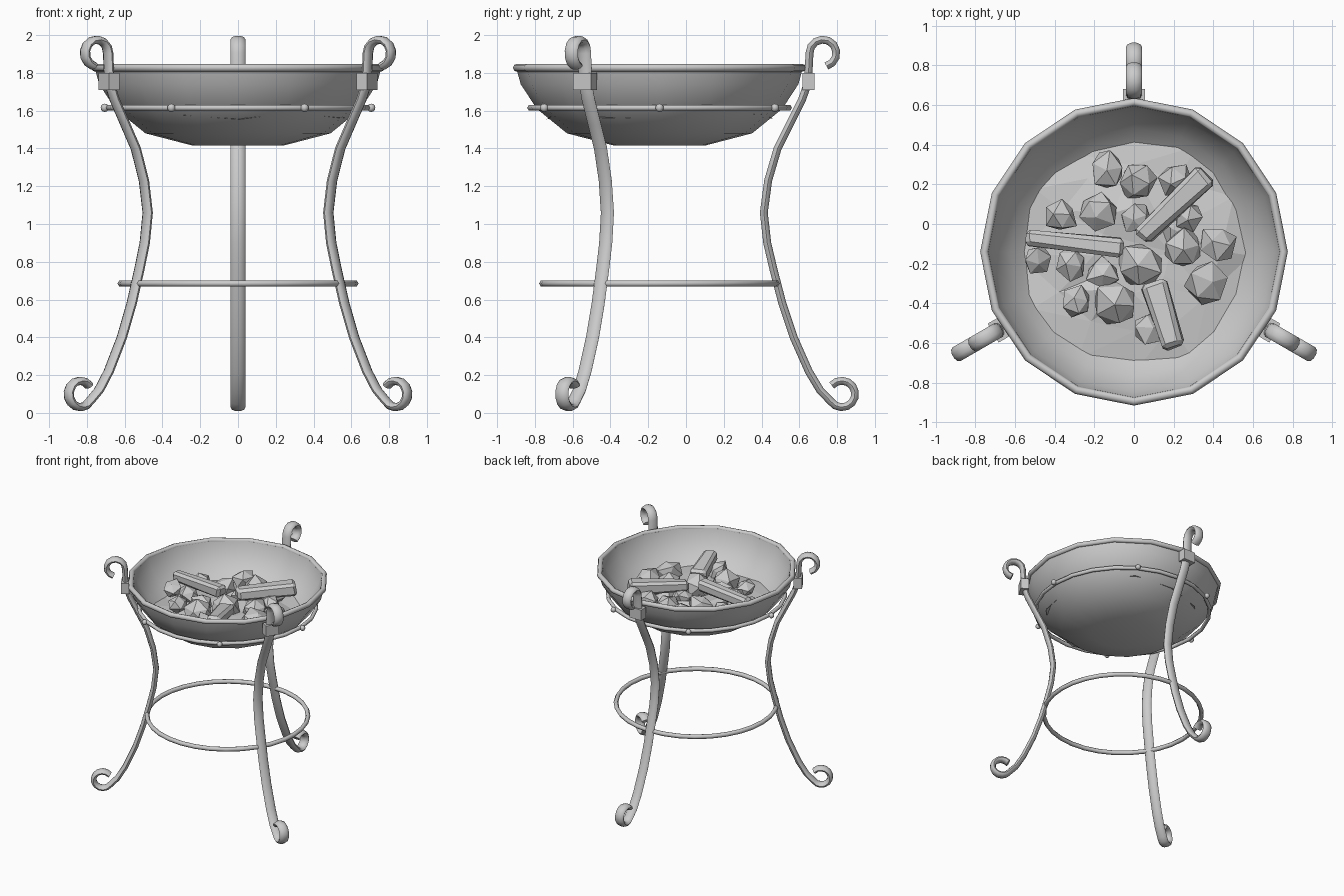
import bpy, bmesh, math, random
from mathutils import Vector, Matrix

random.seed(4)
cube = bpy.data.objects.get("Cube")
if cube:
    bpy.data.objects.remove(cube, do_unlink=True)

CENTRE = Vector((0, -0.14, 0))   # axis of the bowl and the stand

iron = bpy.data.materials.new("plain_grey")
iron.use_nodes = True
iron.diffuse_color = (0.6, 0.6, 0.6, 1)
iron.node_tree.nodes["Principled BSDF"].inputs["Base Color"].default_value = (0.6, 0.6, 0.6, 1)


def finish(obj, name, angle=None):
    obj.name = name
    obj.data.materials.append(iron)
    if angle:
        bpy.ops.object.select_all(action='DESELECT')
        obj.select_set(True)
        bpy.context.view_layer.objects.active = obj
        bpy.ops.object.shade_smooth_by_angle(angle=math.radians(angle))
    return obj


def from_bmesh(bm, name, angle=None):
    bmesh.ops.recalc_face_normals(bm, faces=bm.faces)
    mesh = bpy.data.meshes.new(name)
    bm.to_mesh(mesh)
    bm.free()
    obj = bpy.data.objects.new(name, mesh)
    bpy.context.collection.objects.link(obj)
    return finish(obj, name, angle)


def skin(bm, loops):
    for a, b in zip(loops, loops[1:]):
        n = len(a)
        for i in range(n):
            bm.faces.new((a[i], a[(i + 1) % n], b[(i + 1) % n], b[i]))


def lathe(bm, profile, steps):
    loops = []
    for r, z in profile:
        angles = [2 * math.pi * i / steps for i in range(steps)]
        loops.append([bm.verts.new(CENTRE + Vector((r * math.cos(a), r * math.sin(a), z))) for a in angles])
    skin(bm, loops)
    return loops


def ring(name, radius, tube, z, steps, sides):
    bpy.ops.mesh.primitive_torus_add(major_radius=radius, minor_radius=tube, major_segments=steps,
                                     minor_segments=sides, location=CENTRE + Vector((0, 0, z)))
    return finish(bpy.context.object, name, 65)


def arc(cx, cz, radius, start, end, steps):
    angles = [math.radians(start + (end - start) * i / steps) for i in range(steps + 1)]
    return [(cx + radius * math.cos(a), cz + radius * math.sin(a)) for a in angles]


# Bowl: thin lathed shell, closed below, open above
bm = bmesh.new()
bowl_loops = lathe(bm, [(0.24, 1.415), (0.49, 1.48), (0.65, 1.61), (0.735, 1.74), (0.76, 1.83),
                        (0.735, 1.83), (0.71, 1.74), (0.625, 1.625), (0.475, 1.5), (0.23, 1.435)], 16)
bm.faces.new(bowl_loops[0])
bm.faces.new(bowl_loops[-1])
from_bmesh(bm, "bowl", 50)

# Rim, upper band with studs, lower brace
ring("bowl_rim", 0.755, 0.021, 1.827, 16, 8)
ring("upper_band", 0.685, 0.016, 1.615, 24, 6)
ring("lower_brace", 0.62, 0.018, 0.685, 32, 6)
for i in range(6):
    a = math.radians(60 * i)
    spot = CENTRE + Vector((0.705 * math.cos(a), 0.705 * math.sin(a), 1.615))
    bpy.ops.mesh.primitive_uv_sphere_add(segments=8, ring_count=6, radius=0.022, location=spot)
    finish(bpy.context.object, f"band_stud_{i + 1}", 60)

# Leg path as (distance from axis, height): top scroll, bowed shaft, foot scroll
leg_path = arc(0.865, 1.905, 0.071, -75, 180, 9)
leg_path += [(0.789, 1.81), (0.783, 1.74), (0.755, 1.66), (0.69, 1.53), (0.625, 1.4), (0.575, 1.23),
             (0.552, 1.06), (0.57, 0.9), (0.603, 0.76), (0.65, 0.58), (0.71, 0.4), (0.79, 0.22), (0.85, 0.12)]
leg_path += arc(0.965, 0.1, 0.07, 215, 500, 11)
HALF_THICK, HALF_WIDE, SIDES = 0.022, 0.04, 10


def leg(name, heading):
    bm = bmesh.new()
    out = Vector((math.cos(heading), math.sin(heading), 0))
    side = Vector((-out.y, out.x, 0))
    pts = [CENTRE + out * r + Vector((0, 0, z)) for r, z in leg_path]
    loops = []
    for i, p in enumerate(pts):
        along = (pts[min(i + 1, len(pts) - 1)] - pts[max(i - 1, 0)]).normalized()
        normal = along.cross(side)
        loop = []
        for k in range(SIDES):
            a = 2 * math.pi * k / SIDES
            loop.append(bm.verts.new(p + normal * HALF_THICK * math.sin(a) + side * HALF_WIDE * math.cos(a)))
        loops.append(loop)
    skin(bm, loops)
    bm.faces.new(loops[0])
    bm.faces.new(loops[-1])
    from_bmesh(bm, name, 50)


def block(name, size, matrix):
    bm = bmesh.new()
    bmesh.ops.create_cube(bm, size=1, matrix=matrix @ Matrix.Diagonal((*size, 1)))
    return from_bmesh(bm, name)


for name, degrees in (("back", 90), ("right", 210), ("left", 330)):
    heading = math.radians(degrees)
    leg(name + "_leg", heading)
    turn = Matrix.Translation(CENTRE) @ Matrix.Rotation(heading, 4, 'Z')
    block(name + "_clamp", (0.065, 0.11, 0.09), turn @ Matrix.Translation((0.788, 0, 1.755)))

# Ash bed: uneven faceted mound
bm = bmesh.new()
bed = lathe(bm, [(0.6, 1.57), (0.42, 1.6), (0.2, 1.63)], 12)
for v in bm.verts:
    v.co += Vector([random.uniform(-0.025, 0.025) for _ in range(3)])
bm.faces.new(bed[-1])
bmesh.ops.triangulate(bm, faces=bm.faces)
from_bmesh(bm, "ash_bed")

# Coals: jagged low-poly lumps
coals = [(-0.13, 0.27, 0.1), (0.02, 0.22, 0.11), (0.21, 0.22, 0.09), (-0.18, 0.06, 0.1), (-0.37, 0.04, 0.09),
         (0.01, 0.03, 0.08), (0.27, 0.04, 0.08), (0.25, -0.13, 0.11), (0.42, -0.1, 0.1), (0.37, -0.29, 0.12),
         (0.03, -0.21, 0.12), (-0.16, -0.25, 0.09), (-0.32, -0.2, 0.09), (-0.29, -0.39, 0.08),
         (-0.09, -0.4, 0.12), (-0.49, -0.18, 0.08), (0.07, -0.53, 0.09)]
for i, (x, y, size) in enumerate(coals):
    bm = bmesh.new()
    bmesh.ops.create_icosphere(bm, subdivisions=1, radius=size)
    for v in bm.verts:
        v.co *= random.uniform(0.8, 1.15)
        v.co.z *= 0.8
    spin = Matrix.Rotation(random.uniform(0, 6), 4, 'Z') @ Matrix.Rotation(random.uniform(-0.5, 0.5), 4, 'X')
    bm.transform(Matrix.Translation((x, y, 1.645)) @ spin)
    from_bmesh(bm, f"coal_{i + 1}")

# Split logs lying across the coals
logs = [((-0.54, -0.07, 1.71), (-0.06, -0.13, 1.71), 0.1),
        ((0.04, -0.07, 1.7), (0.37, 0.25, 1.72), 0.1),
        ((0.09, -0.29, 1.67), (0.2, -0.63, 1.72), 0.12)]
for i, (start, end, width) in enumerate(logs):
    start, end = Vector(start), Vector(end)
    span = end - start
    turn = span.to_track_quat('X', 'Z').to_matrix().to_4x4()
    log = block(f"log_{i + 1}", (span.length, width, 0.09), Matrix.Translation((start + end) / 2) @ turn)
    for v in log.data.vertices:
        v.co += Vector([random.uniform(-0.015, 0.015) for _ in range(3)])
    bevel = log.modifiers.new("split_edges", 'BEVEL')
    bevel.width = 0.02
    bevel.segments = 1
